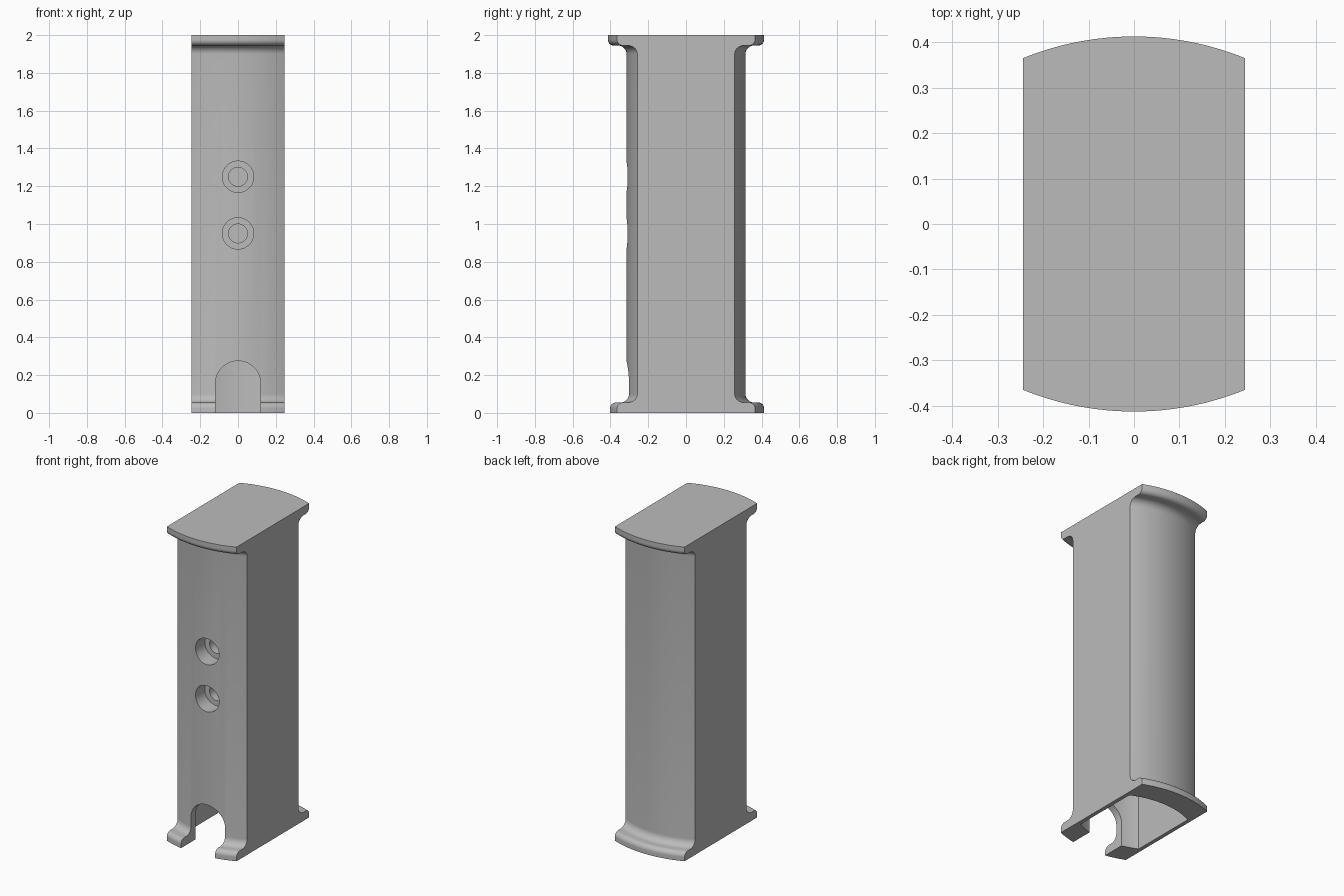
import bpy, bmesh, math
from mathutils import Matrix

if "Cube" in bpy.data.objects:
    bpy.data.objects.remove(bpy.data.objects["Cube"])

HALF_WIDTH = 0.245
AXIS = 0.237      # offset of the bow's centre behind the mid plane
HEIGHT = 2.0

grey = bpy.data.materials.new("plain grey")
grey.use_nodes = True
grey.diffuse_color = (0.5, 0.5, 0.5, 1)
grey.node_tree.nodes["Principled BSDF"].inputs["Base Color"].default_value = (0.5, 0.5, 0.5, 1)


def make_object(name, bm):
    bmesh.ops.recalc_face_normals(bm, faces=bm.faces)
    mesh = bpy.data.meshes.new(name)
    bm.to_mesh(mesh)
    bm.free()
    mesh.materials.append(grey)
    obj = bpy.data.objects.new(name, mesh)
    bpy.context.collection.objects.link(obj)
    return obj


def bowed_block(name, half_profile, half_width, columns=32):
    """Sweep a front/back mirrored (depth, z) profile along bowed fronts."""
    loop = [(1, d, z) for d, z in half_profile]
    loop += [(-1, d, z) for d, z in reversed(half_profile)]
    bm = bmesh.new()
    rings = []
    for i in range(columns + 1):
        x = half_width * (2 * i / columns - 1)
        rings.append([bm.verts.new((x, s * (math.sqrt((d + AXIS) ** 2 - x * x) - AXIS), z))
                      for s, d, z in loop])
    n = len(loop)
    for a, b in zip(rings, rings[1:]):
        for k in range(n):
            j = (k + 1) % n
            bm.faces.new((a[k], a[j], b[j], b[k]))
    bm.faces.new(rings[0])
    bm.faces.new(rings[-1])
    return make_object(name, bm)


def arc(cx, cz, r, start, end, steps=8):
    return [(cx + r * math.cos(math.radians(start + (end - start) * i / steps)),
             cz + r * math.sin(math.radians(start + (end - start) * i / steps)))
            for i in range(steps + 1)]


def bore(name, radius, z, y_start, y_end):
    bm = bmesh.new()
    turn = Matrix.Translation((0, (y_start + y_end) / 2, z)) @ Matrix.Rotation(math.pi / 2, 4, "X")
    bmesh.ops.create_cone(bm, cap_ends=True, segments=48, radius1=radius, radius2=radius,
                          depth=y_end - y_start, matrix=turn)
    return make_object(name, bm)


def prism(name, outline, y_start, y_end):
    bm = bmesh.new()
    face = bm.faces.new([bm.verts.new((x, y_start, z)) for x, z in outline])
    moved = bmesh.ops.extrude_face_region(bm, geom=[face])["geom"]
    bmesh.ops.translate(bm, vec=(0, y_end - y_start, 0),
                        verts=[v for v in moved if isinstance(v, bmesh.types.BMVert)])
    return make_object(name, bm)


# Body with rounded flanges at both ends
lower = [(0.413, 0)] + arc(0.383, 0.025, 0.03, 0, 90) + arc(0.36, 0.1, 0.045, 270, 180)
upper = [(d, HEIGHT - z) for d, z in reversed(lower)]
body = bowed_block("flanged_body", lower + upper, HALF_WIDTH)

# Cutters: hollow from below, arched front opening, two stepped screw holes
cutters = [
    bowed_block("hollow_cutter", [(0.27, -0.1), (0.27, 0.75)], 0.22),
    prism("arch_cutter", [(0.12, -0.1)] + arc(0, 0.155, 0.12, 0, 180, 32) + [(-0.12, -0.1)],
          -0.6, -0.1),
]
for z in (0.95, 1.25):
    cutters.append(bore("wide_bore_cutter", 0.083, z, -0.6, -0.215))
    cutters.append(bore("narrow_bore_cutter", 0.05, z, -0.5, -0.08))

bpy.context.view_layer.objects.active = body
for cutter in cutters:
    cutter.hide_render = True
    cut = body.modifiers.new(cutter.name, "BOOLEAN")
    cut.operation = "DIFFERENCE"
    cut.solver = "EXACT"
    cut.object = cutter
    bpy.ops.object.modifier_apply(modifier=cut.name)
    bpy.data.objects.remove(cutter)

# Smooth the curves, keep the edges crisp
bpy.ops.object.select_all(action="DESELECT")
body.select_set(True)
bpy.ops.object.shade_smooth_by_angle(angle=math.radians(30))
